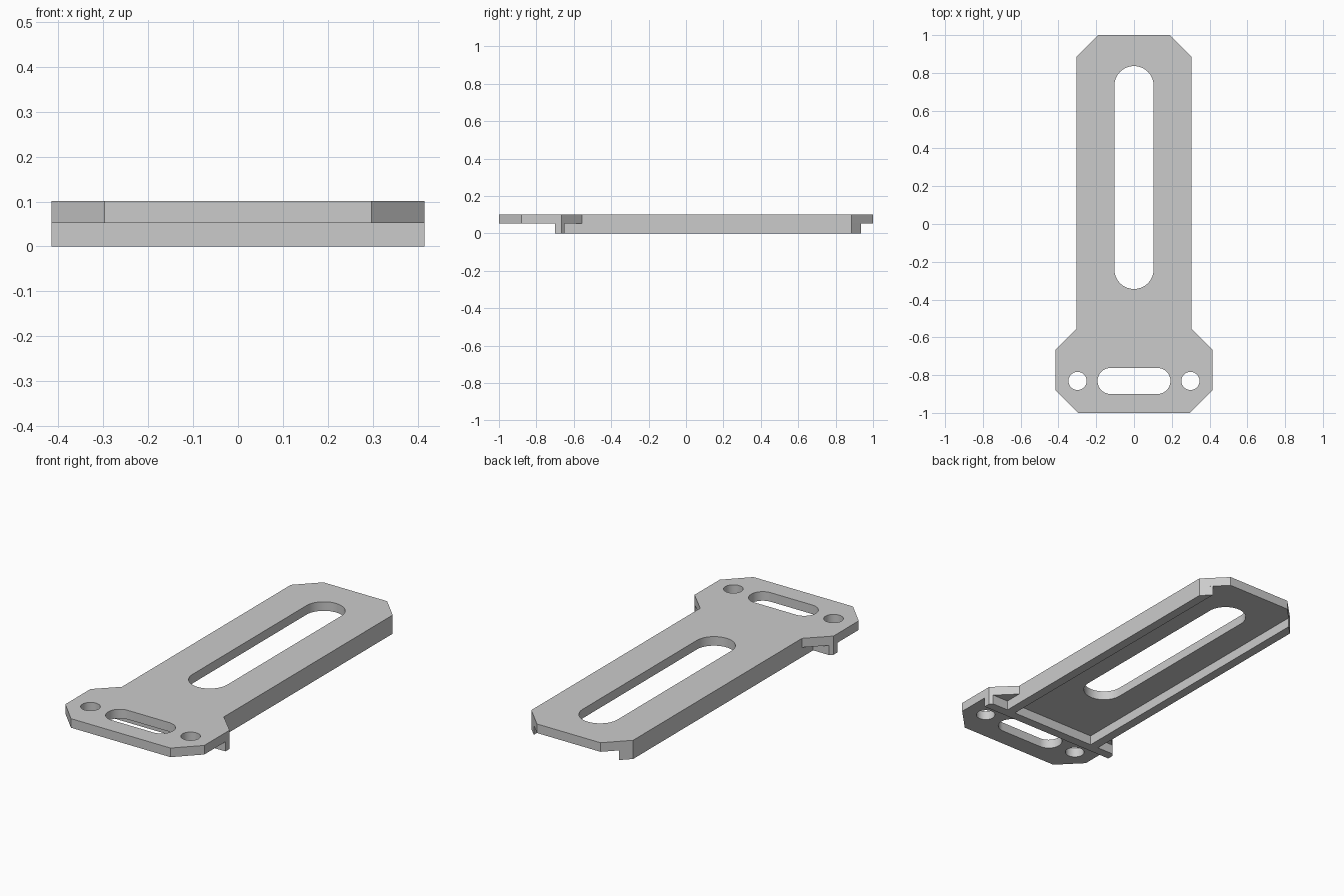
import bpy, bmesh, math

cube = bpy.data.objects.get("Cube")
if cube:
    bpy.data.objects.remove(cube, do_unlink=True)

grey = bpy.data.materials.new("plain_grey")
grey.use_nodes = True
colour = (0.6, 0.6, 0.6, 1)
grey.diffuse_color = colour
grey.node_tree.nodes["Principled BSDF"].inputs["Base Color"].default_value = colour

PLATE_BOTTOM, PLATE_TOP = 0.052, 0.101
RIB = 0.05


def mirrored(right_half):
    """Close an outline by mirroring its +x half."""
    return right_half + [(-x, y) for x, y in reversed(right_half)]


def slot(cx, cy, half_x, half_y, steps=16):
    """Rounded slot outline; a circle when both halves are equal."""
    r = min(half_x, half_y)
    dx, dy = half_x - r, half_y - r
    points = []
    corners = [(dx, dy, 0), (-dx, dy, 1), (-dx, -dy, 2), (dx, -dy, 3)]
    for ox, oy, quarter in corners:
        for i in range(steps + 1):
            a = (quarter + i / steps) * math.pi / 2
            p = (cx + ox + r * math.cos(a), cy + oy + r * math.sin(a))
            if not points or math.dist(p, points[-1]) > 1e-5:
                points.append(p)
    if math.dist(points[0], points[-1]) < 1e-5:
        points.pop()
    return points


def slab(name, loops, z0, z1):
    """Extrude an outline, with optional holes, between two heights."""
    bm = bmesh.new()
    edges = []
    for loop in loops:
        vs = [bm.verts.new((x, y, z0)) for x, y in loop]
        edges += [bm.edges.new((v, vs[i - 1])) for i, v in enumerate(vs)]
    bmesh.ops.triangle_fill(bm, use_beauty=True, use_dissolve=False, edges=edges)
    result = bmesh.ops.extrude_face_region(bm, geom=bm.faces[:])
    top = [g for g in result["geom"] if isinstance(g, bmesh.types.BMVert)]
    bmesh.ops.translate(bm, verts=top, vec=(0, 0, z1 - z0))
    bmesh.ops.recalc_face_normals(bm, faces=bm.faces[:])
    mesh = bpy.data.meshes.new(name)
    bm.to_mesh(mesh)
    bm.free()
    mesh.materials.append(grey)
    obj = bpy.data.objects.new(name, mesh)
    bpy.context.collection.objects.link(obj)
    bpy.ops.object.select_all(action="DESELECT")
    obj.select_set(True)
    bpy.context.view_layer.objects.active = obj
    bpy.ops.object.shade_smooth_by_angle(angle=math.radians(30))
    return obj


# Top plate with chamfered corners, a long slot, a short slot and two holes
outline = mirrored([(0.297, -1), (0.415, -0.88), (0.415, -0.665),
                    (0.304, -0.555), (0.304, 0.885), (0.19, 1)])
holes = [slot(0, 0.246, 0.104, 0.59), slot(0, -0.831, 0.193, 0.069)]
holes += [slot(side * 0.299, -0.831, 0.048, 0.048) for side in (-1, 1)]
slab("plate", [outline] + holes, PLATE_BOTTOM, PLATE_TOP)

# Cross rib under the head, its ends trimmed by the head chamfer
cross = mirrored([(0.415, -0.7), (0.415, -0.665), (0.4, -0.65)])
slab("cross_rib", [cross], 0, PLATE_BOTTOM)

# Side ribs under the long edges, their back ends cut along the chamfer
for side, name in ((1, "left_rib"), (-1, "right_rib")):
    rib = [(0.304, -0.65), (0.304, 0.885), (0.304 - RIB, 0.885 + RIB),
           (0.304 - RIB, -0.65)]
    slab(name, [[(side * x, y) for x, y in rib]], 0, PLATE_BOTTOM)
